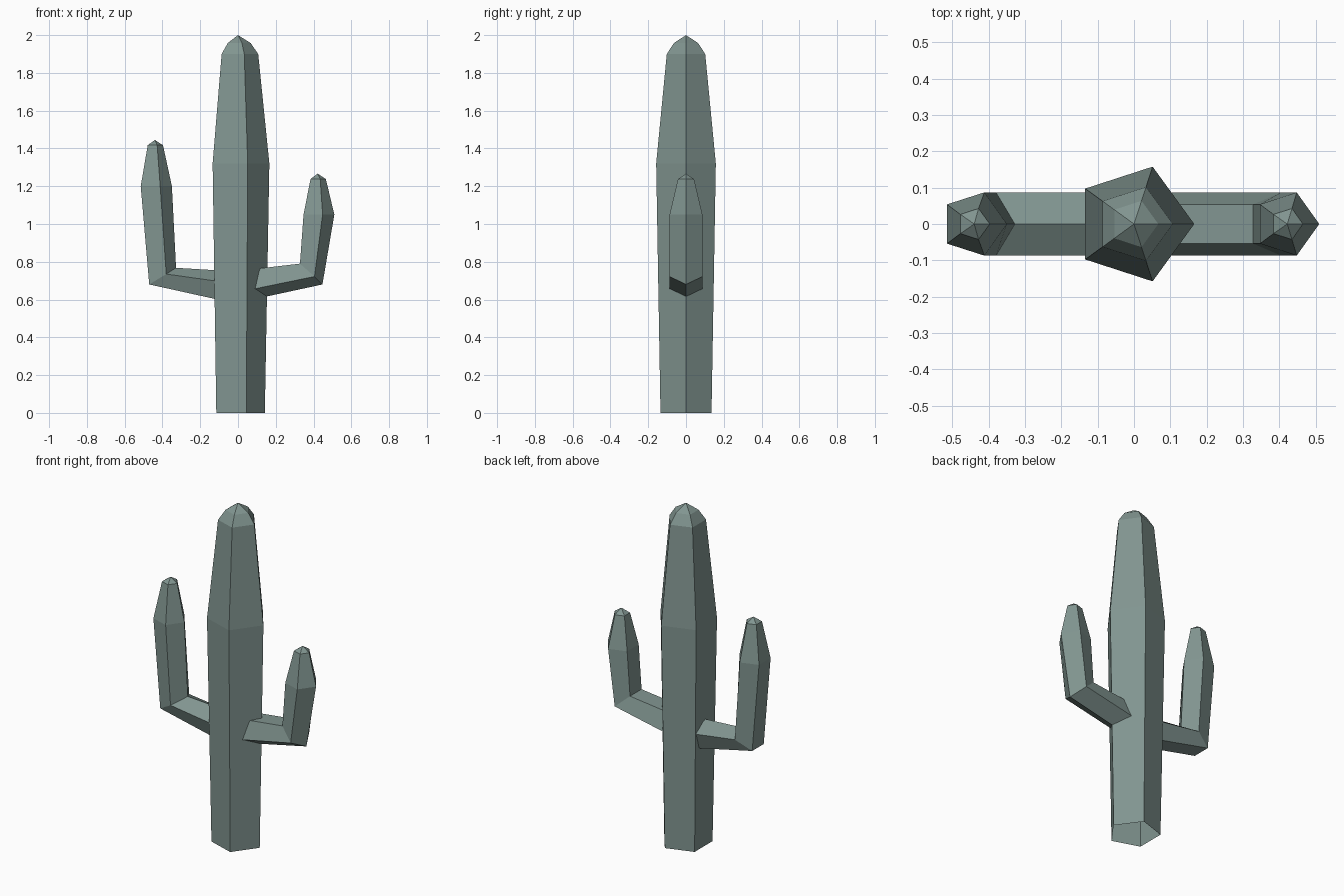
import bpy, bmesh
from math import cos, sin, tau

cube = bpy.data.objects.get("Cube")
if cube:
    bpy.data.objects.remove(cube)

green = bpy.data.materials.new("dusty_green")
green.use_nodes = True
colour = (0.22, 0.30, 0.28, 1)
green.diffuse_color = colour
green.node_tree.nodes["Principled BSDF"].inputs["Base Color"].default_value = colour


def tube(name, rings, tip):
    """Skin five-sided rings and close the top with a fan; the base stays open."""
    bm = bmesh.new()
    loops = [[bm.verts.new(p) for p in ring] for ring in rings]
    for a, b in zip(loops, loops[1:]):
        for i in range(5):
            j = (i + 1) % 5
            bm.faces.new((a[i], a[j], b[j], b[i]))
    top = bm.verts.new(tip)
    for i in range(5):
        bm.faces.new((loops[-1][i], loops[-1][(i + 1) % 5], top))
    bmesh.ops.recalc_face_normals(bm, faces=bm.faces)
    mesh = bpy.data.meshes.new(name)
    bm.to_mesh(mesh)
    bm.free()
    mesh.materials.append(green)
    obj = bpy.data.objects.new(name, mesh)
    bpy.context.collection.objects.link(obj)
    return obj


def pentagon(r, z):
    return [(r * cos(tau * i / 5), r * sin(tau * i / 5), z) for i in range(5)]


def arm_ring(ridge, side, pair, scale=1):
    """Ring from its single ridge, side corners and paired corners, each as (x, z)."""
    w, n = 0.087 * scale, 0.054 * scale
    corners = ((ridge, 0), (side, w), (pair, n), (pair, -n), (side, -w))
    return [(x, y, z) for (x, z), y in corners]


# Trunk with rounded crown
tube("trunk", [pentagon(r, z) for r, z in
               ((0.142, 0), (0.166, 1.32), (0.107, 1.9), (0.067, 1.958))], (0, 0, 2))

# Left arm, its single ridge on the outside of the bend
tube("left_arm", [
    arm_ring((0.03, 0.59), (0.03, 0.645), (0.03, 0.755)),
    arm_ring((0.447, 0.68), (0.405, 0.722), (0.328, 0.79)),
    arm_ring((0.51, 1.05), (0.448, 1.05), (0.347, 1.05)),
    arm_ring((0.465, 1.238), (0.435, 1.238), (0.384, 1.238), 0.49),
], (0.422, 0, 1.267))

# Right arm, its single ridge on the inside of the bend
tube("right_arm", [
    arm_ring((-0.03, 0.75), (-0.03, 0.686), (-0.03, 0.583)),
    arm_ring((-0.328, 0.768), (-0.38, 0.735), (-0.47, 0.68)),
    arm_ring((-0.35, 1.2), (-0.412, 1.2), (-0.515, 1.2)),
    arm_ring((-0.397, 1.417), (-0.428, 1.417), (-0.478, 1.417), 0.49),
], (-0.44, 0, 1.445))
